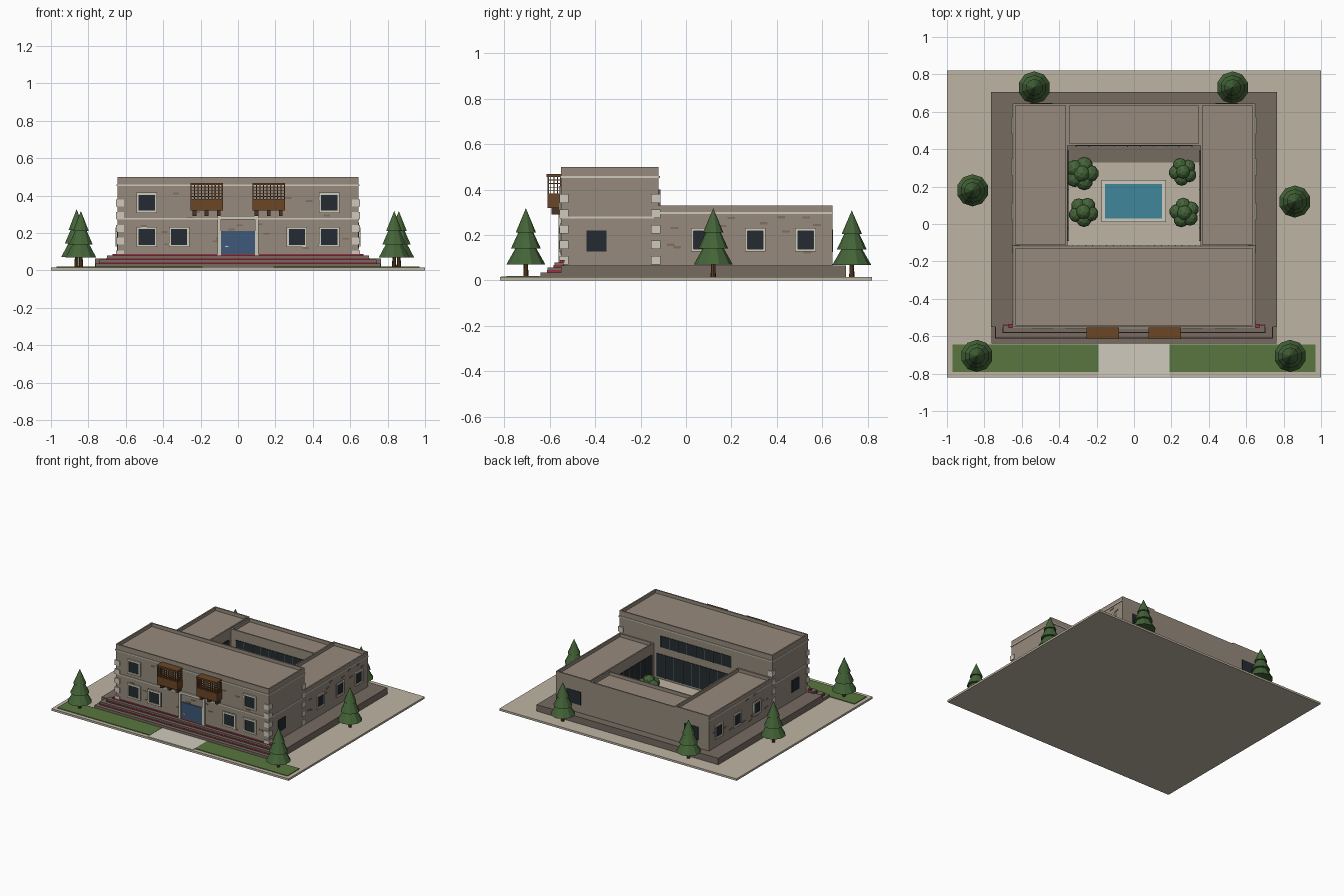
import bpy, bmesh, math, random
from mathutils import Matrix, Vector

if "Cube" in bpy.data.objects:
    bpy.data.objects.remove(bpy.data.objects["Cube"])

random.seed(4)
COLORS = dict(wall=(150, 138, 125), plinth=(118, 107, 97), sand=(190, 180, 163), light=(208, 202, 188),
              glass=(36, 43, 49), mullion=(95, 100, 102), door=(62, 88, 120), wood=(106, 70, 38),
              dark_wood=(72, 52, 36), red=(150, 50, 68), grass=(88, 118, 62), water=(62, 134, 155),
              leaf=(68, 100, 56), trunk=(92, 62, 40), brick=(128, 112, 96))
mats = {}
for key, c in COLORS.items():
    mats[key] = bpy.data.materials.new(key)
    mats[key].diffuse_color = [((v / 255 + 0.055) / 1.055) ** 2.4 for v in c] + [1]


def finish(name, bm, color):
    me = bpy.data.meshes.new(name)
    bm.to_mesh(me)
    bm.free()
    me.materials.append(mats[color])
    ob = bpy.data.objects.new(name, me)
    bpy.context.collection.objects.link(ob)
    return ob


def add_box(bm, x0, x1, y0, y1, z0, z1):
    m = Matrix.Translation(((x0 + x1) / 2, (y0 + y1) / 2, (z0 + z1) / 2))
    m = m @ Matrix.Diagonal((abs(x1 - x0), abs(y1 - y0), abs(z1 - z0), 1))
    return bmesh.ops.create_cube(bm, size=1, matrix=m)['verts']


def boxes(name, color, *bounds):
    bm = bmesh.new()
    for b in bounds:
        add_box(bm, *b)
    return finish(name, bm, color)


def on_wall(axis, plane, sign, u0, u1, z0, z1, d0, d1):
    """Box on a wall: u along the wall, d outwards from it."""
    a, b = plane + sign * d0, plane + sign * d1
    return (u0, u1, min(a, b), max(a, b), z0, z1) if axis == 'y' else (min(a, b), max(a, b), u0, u1, z0, z1)


def wing(name, x0, x1, y0, y1, z1):
    """Wall block with a parapet around a sunken roof."""
    bm = bmesh.new()
    add_box(bm, x0, x1, y0, y1, 0.05, z1)
    top = [f for f in bm.faces if f.normal.z > 0.9 or f.calc_center_median().z > z1 - 1e-4]
    bmesh.ops.inset_region(bm, faces=top, thickness=0.015)
    low = bmesh.ops.extrude_face_region(bm, geom=top)
    bmesh.ops.delete(bm, geom=top, context='FACES')
    bmesh.ops.translate(bm, vec=(0, 0, -0.025), verts=[v for v in low['geom'] if isinstance(v, bmesh.types.BMVert)])
    bmesh.ops.recalc_face_normals(bm, faces=bm.faces)
    finish(name, bm, 'wall')


# Site
boxes('ground_slab', 'sand', (-1, 1, -0.82, 0.82, 0, 0.015))
boxes('lawns', 'grass', (-0.97, -0.19, -0.79, -0.645, 0.01, 0.02), (0.19, 0.97, -0.79, -0.645, 0.01, 0.02))
boxes('entrance_path', 'light', (-0.19, 0.19, -0.815, -0.64, 0.01, 0.018))
boxes('plinth', 'plinth', (-0.765, 0.765, -0.55, 0.705, 0.01, 0.065))

# Front steps with red edging
boxes('front_steps', 'plinth', (-0.762, 0.762, -0.64, -0.54, 0.01, 0.036),
      (-0.74, 0.74, -0.61, -0.54, 0.01, 0.058), (-0.70, 0.70, -0.58, -0.54, 0.01, 0.08))
boxes('step_edging', 'red', *[(-w, w, y, -0.535, z, z + 0.009)
      for w, y, z in ((0.742, -0.613, 0.036), (0.703, -0.584, 0.058), (0.672, -0.557, 0.080))])
boxes('step_treads', 'plinth', (-0.738, 0.738, -0.609, -0.54, 0.03, 0.046),
      (-0.699, 0.699, -0.580, -0.54, 0.06, 0.068))

# Building volumes
wing('front_block', -0.645, 0.645, -0.55, -0.12, 0.5)
wing('left_wing', -0.645, -0.355, -0.12, 0.645, 0.33)
wing('right_wing', 0.355, 0.645, -0.12, 0.645, 0.33)
wing('back_wing', -0.355, 0.355, 0.42, 0.643, 0.322)

# Light string courses
boxes('string_courses', 'light',
      (-0.65, 0.65, -0.555, -0.115, 0.452, 0.46), (-0.649, 0.649, -0.555, -0.14, 0.272, 0.281),
      *[(min(s * 0.6, s * 0.65), max(s * 0.6, s * 0.65), -0.12, 0.643, 0.293, 0.301) for s in (-1, 1)])

# Corner quoins
quoins = []
for s in (-1, 1):
    for i in range(5):
        z = 0.07 + i * 0.068
        a, b = sorted((s * 0.61, s * 0.652))
        quoins += [(a, b, -0.557, -0.517, z, z + 0.038), (a, b, -0.155, -0.113, z, z + 0.038)]
boxes('corner_quoins', 'light', *quoins)

# Windows: (axis, plane, sign, u0, u1, z0, z1, framed)
wins = []
for s in (-1, 1):
    wins += [('y', -0.55, -1, s * c - 0.055, s * c + 0.055, z, z + 0.108, True)
             for c, z in ((0.488, 0.125), (0.315, 0.125), (0.488, 0.308))]
    wins += [('x', s * 0.645, s, c - 0.046, c + 0.046, 0.127, 0.23, True) for c in (0.067, 0.305, 0.527)]
    wins.append(('x', s * 0.645, s, -0.438, -0.35, 0.128, 0.22, False))
    wins.append(('y', 0.645, 1, s * 0.495 - 0.06, s * 0.495 + 0.06, 0.125, 0.225, False))
glass, frames = [], []
for ax, p, s, a, b, z0, z1, framed in wins:
    t = 0.012
    glass.append(on_wall(ax, p, s, a, b, z0, z1, -0.01, 0.003))
    if framed:
        for r in ((a, b, z0, z0 + t), (a, b, z1 - t, z1), (a, a + t, z0 + t, z1 - t), (b - t, b, z0 + t, z1 - t)):
            frames.append(on_wall(ax, p, s, *r, -0.005, 0.010))
boxes('window_glass', 'glass', *glass)
boxes('window_frames', 'light', *frames)

# Courtyard glazing with mullions
panes, bars = [], []
for ax, p, s, a, b, z0, z1, n in (('y', -0.12, 1, -0.295, 0.295, 0.315, 0.40, 8),
                                  ('y', -0.12, 1, -0.33, 0.33, 0.085, 0.26, 9),
                                  ('y', 0.42, -1, -0.31, 0.31, 0.085, 0.25, 9),
                                  ('x', -0.355, 1, -0.09, 0.39, 0.085, 0.25, 7),
                                  ('x', 0.355, -1, -0.09, 0.39, 0.085, 0.25, 7)):
    panes.append(on_wall(ax, p, s, a, b, z0, z1, -0.01, 0.004))
    for i in range(n + 1):
        u = a + (b - a) * i / n
        bars.append(on_wall(ax, p, s, u - 0.002, u + 0.002, z0, z1, 0, 0.007))
boxes('courtyard_glazing', 'glass', *panes)
boxes('courtyard_mullions', 'mullion', *bars)

# Entrance
boxes('door_surround', 'light', (-0.11, -0.09, -0.562, -0.54, 0.08, 0.29), (0.09, 0.11, -0.562, -0.54, 0.08, 0.29),
      (-0.11, 0.11, -0.562, -0.54, 0.272, 0.29))
boxes('front_door', 'door', (-0.09, 0.09, -0.557, -0.54, 0.085, 0.21))
boxes('door_handle', 'light', (-0.07, -0.05, -0.562, -0.55, 0.125, 0.131))

# Lattice balconies on brackets
for side, c in (('left', -0.168), ('right', 0.164)):
    x0, x1, y0, y1 = c - 0.087, c + 0.087, -0.61, -0.545
    boxes(side + '_balcony_box', 'wood', (x0, x1, y0, y1, 0.32, 0.382), (x0, x1, y0 - 0.004, y1, 0.456, 0.468))
    lat = [(x - 0.003, x + 0.003, y0, y0 + 0.006, 0.38, 0.458)
           for x in [x0 + 0.003 + i * 0.168 / 9 for i in range(10)]]
    for i in range(1, 5):
        z = 0.38 + i * 0.0155
        lat.append((x0, x1, y0 + 0.001, y0 + 0.005, z - 0.0015, z + 0.0015))
        lat += [(x, x + 0.004, y0, y1, z - 0.0015, z + 0.0015) for x in (x0, x1 - 0.004)]
        y = y0 + i * 0.0145
        lat += [(x, x + 0.005, y - 0.002, y + 0.002, 0.38, 0.458) for x in (x0, x1 - 0.005)]
    boxes(side + '_balcony_lattice', 'wood', *lat)
    boxes(side + '_balcony_brackets', 'dark_wood',
          *[(c + d - 0.01, c + d + 0.01, -0.592, -0.545, 0.29, 0.322) for d in (-0.065, 0, 0.065)])

# Scattered exposed bricks
bricks = []
for ax, p, s, lo, hi, top, n in (('y', -0.55, -1, -0.58, 0.58, 0.43, 30), ('x', 0.645, 1, -0.08, 0.6, 0.28, 14),
                                 ('x', -0.645, -1, -0.08, 0.6, 0.28, 14)):
    for _ in range(n):
        u, z = random.uniform(lo, hi), random.uniform(0.1, top)
        bricks.append(on_wall(ax, p, s, u - 0.017, u + 0.017, z, z + 0.01, -0.004, 0.0025))
boxes('exposed_bricks', 'brick', *bricks)

# Courtyard floor and pool
boxes('courtyard_floor', 'sand', (-0.355, 0.355, -0.12, 0.33, 0.06, 0.07))
boxes('pool_rim', 'light', (-0.175, 0.17, 0.01, 0.03, 0.06, 0.08), (-0.175, 0.17, 0.215, 0.235, 0.06, 0.08),
      (-0.175, -0.155, 0.03, 0.215, 0.06, 0.08), (0.15, 0.17, 0.03, 0.215, 0.06, 0.08))
boxes('pool_water', 'water', (-0.155, 0.15, 0.03, 0.215, 0.06, 0.075))

# Rounded low-poly bushes
for i, (x, y, r) in enumerate(((-0.28, 0.27, 0.09), (-0.27, 0.065, 0.08), (0.262, 0.28, 0.075), (0.27, 0.06, 0.08))):
    bm = bmesh.new()
    for k in range(6):
        a = k * math.tau / 5 + i
        d = 0 if k == 5 else r * 0.5
        pos = Vector((x + d * math.cos(a), y + d * math.sin(a), 0.105 + (0.03 if k == 5 else random.uniform(0, 0.015))))
        bmesh.ops.create_icosphere(bm, subdivisions=2, radius=r * 0.52, matrix=Matrix.Translation(pos))
    finish('courtyard_bush', bm, 'leaf')

# Three-tier conifers
for x, y, h in ((-0.84, -0.705, 1), (0.835, -0.705, 1), (-0.863, 0.18, 1.03), (0.86, 0.12, 1),
                (-0.533, 0.73, 0.97), (0.527, 0.73, 0.97)):
    bm = bmesh.new()
    for r, z0, z1, r2 in ((0.086, 0.07, 0.17, 0.03), (0.066, 0.14, 0.24, 0.02), (0.045, 0.21, 0.318, 0)):
        bmesh.ops.create_cone(bm, cap_ends=True, segments=10, radius1=r, radius2=r2, depth=(z1 - z0) * h,
                              matrix=Matrix.Translation((x, y, (z0 + z1) / 2 * h)))
    finish('conifer_foliage', bm, 'leaf')
    bm = bmesh.new()
    bmesh.ops.create_cone(bm, cap_ends=True, segments=8, radius1=0.012, radius2=0.009, depth=0.07,
                          matrix=Matrix.Translation((x, y, 0.045)))
    finish('conifer_trunk', bm, 'trunk')

for m in bpy.data.materials:
    if m.users and not m.is_grease_pencil:
        m.use_nodes = True
        m.node_tree.nodes["Principled BSDF"].inputs["Base Color"].default_value = m.diffuse_color
